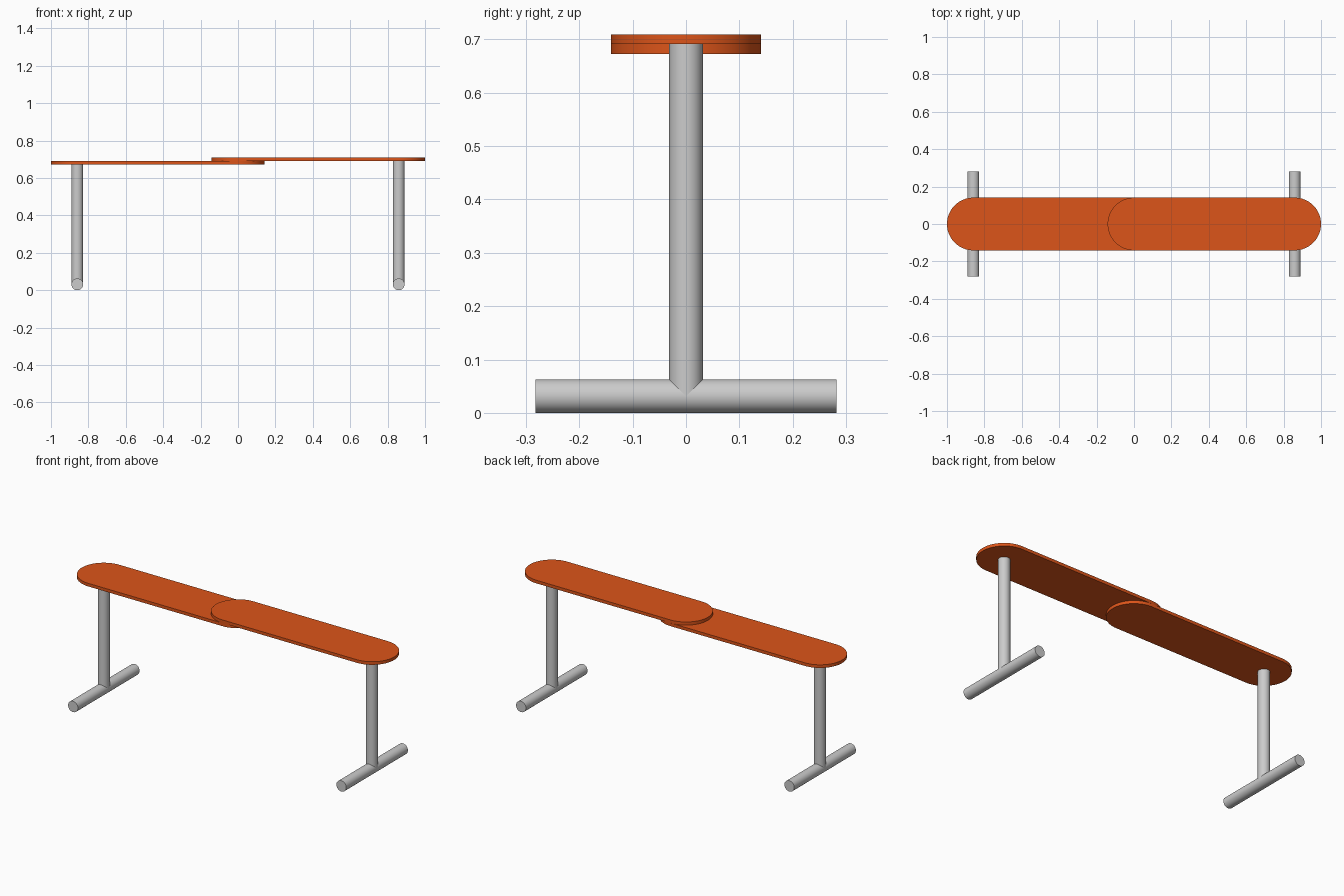
import bpy, bmesh
from math import pi, sin, cos

if "Cube" in bpy.data.objects:
    bpy.data.objects.remove(bpy.data.objects["Cube"])

R = 0.141       # board half width
T = 0.018       # board thickness
LEG_X = 0.859
TUBE = 0.0315   # tube radius
Z_LOW = 0.673   # underside of lower board

orange = bpy.data.materials.new("orange")
orange.diffuse_color = (0.72, 0.09, 0.01, 1)
orange.use_nodes = True
orange.node_tree.nodes["Principled BSDF"].inputs["Base Color"].default_value = orange.diffuse_color


def smooth(obj):
    bpy.ops.object.select_all(action='DESELECT')
    obj.select_set(True)
    bpy.context.view_layer.objects.active = obj
    bpy.ops.object.shade_smooth_by_angle(angle=pi / 6)


def board(name, x0, x1, z):
    # round-ended plank between two arc centres
    n = 32
    bm = bmesh.new()
    pts = [(x1 + R * cos(a), R * sin(a)) for a in (-pi / 2 + pi * i / n for i in range(n + 1))]
    pts += [(x0 + R * cos(a), R * sin(a)) for a in (pi / 2 + pi * i / n for i in range(n + 1))]
    face = bm.faces.new([bm.verts.new((x, y, z)) for x, y in pts])
    ext = bmesh.ops.extrude_face_region(bm, geom=[face], use_keep_orig=True)
    top = [g for g in ext["geom"] if isinstance(g, bmesh.types.BMVert)]
    bmesh.ops.translate(bm, verts=top, vec=(0, 0, T))
    bmesh.ops.recalc_face_normals(bm, faces=bm.faces)
    mesh = bpy.data.meshes.new(name)
    bm.to_mesh(mesh)
    bm.free()
    mesh.materials.append(orange)
    obj = bpy.data.objects.new(name, mesh)
    bpy.context.collection.objects.link(obj)
    smooth(obj)


def tube(name, loc, length, rot=(0, 0, 0)):
    bpy.ops.mesh.primitive_cylinder_add(vertices=48, radius=TUBE, depth=length,
                                        location=loc, rotation=rot)
    obj = bpy.context.object
    obj.name = name
    smooth(obj)


# two overlapping boards, right one resting on the left one
board("lower_board", -LEG_X, 0, Z_LOW)
board("upper_board", 0, LEG_X, Z_LOW + T)

# T-shaped supports: upright reaching its board, foot on the ground
for side, x, top in (("left", -LEG_X, Z_LOW), ("right", LEG_X, Z_LOW + T)):
    tube(side + "_leg", (x, 0, (TUBE + top) / 2), top - TUBE)
    tube(side + "_foot", (x, 0, TUBE), 0.564, (pi / 2, 0, 0))
